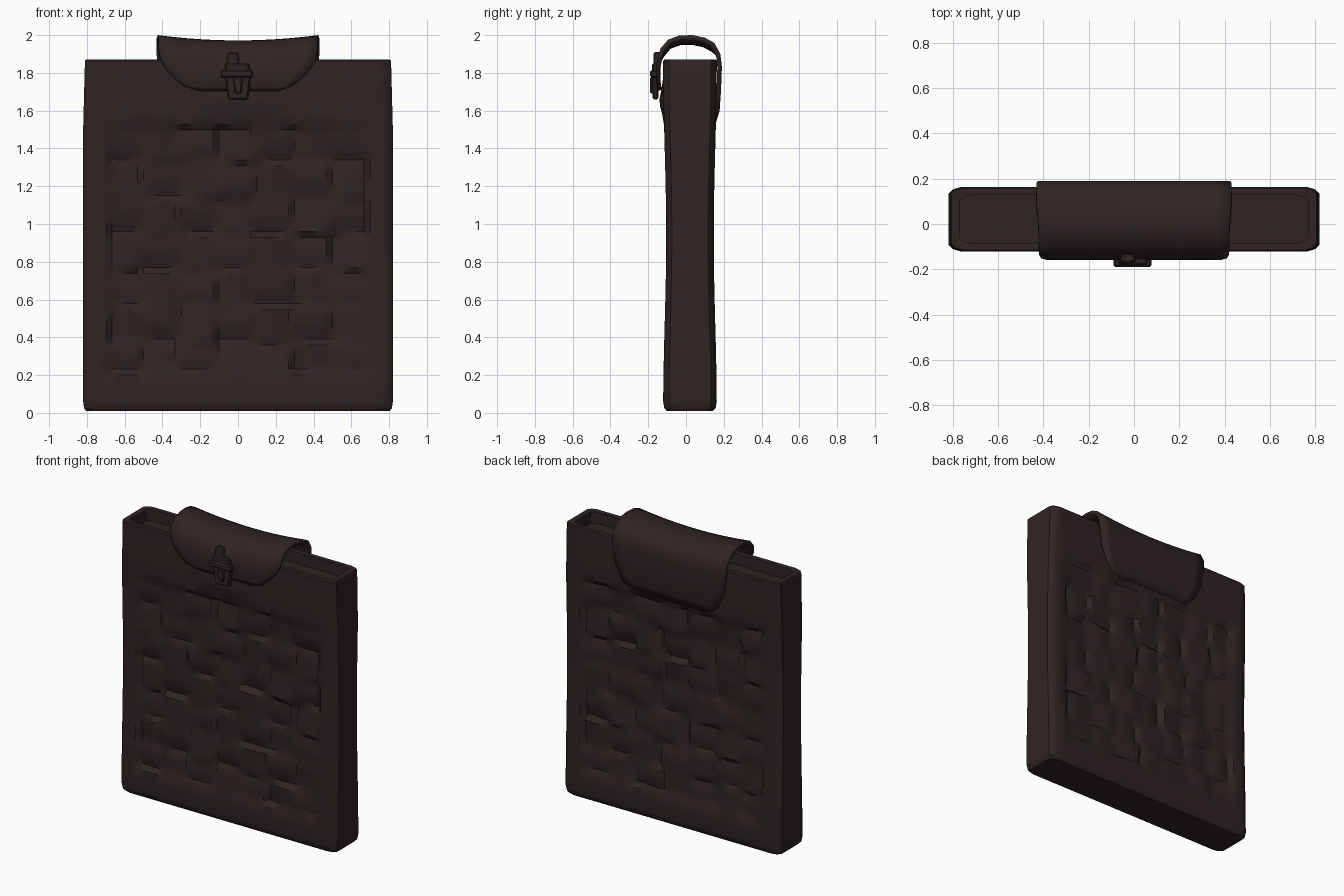
import bpy, bmesh, math, random

if "Cube" in bpy.data.objects:
    bpy.data.objects.remove(bpy.data.objects["Cube"])

random.seed(4)
leather = bpy.data.materials.new("dark brown leather")
leather.diffuse_color = (0.028, 0.0175, 0.0172, 1)
leather.use_nodes = True
leather.node_tree.nodes["Principled BSDF"].inputs["Base Color"].default_value = leather.diffuse_color


def finish(name, bm, angle=35):
    me = bpy.data.meshes.new(name)
    bm.to_mesh(me)
    bm.free()
    ob = bpy.data.objects.new(name, me)
    bpy.context.collection.objects.link(ob)
    me.materials.append(leather)
    bpy.ops.object.select_all(action='DESELECT')
    ob.select_set(True)
    bpy.context.view_layer.objects.active = ob
    bpy.ops.object.shade_smooth_by_angle(angle=math.radians(angle))
    return ob


# Puckered patches: each square has its own tilt and arch direction
CX, CZ, Z0, N = 0.2, 0.19, 0.2, 7


def make_patches():
    return {(i, j): (random.uniform(-.013, .013), random.uniform(-.013, .013),
                     random.uniform(0.008, 0.018))
            for i in range(N) for j in range(N)}


def dent(x, z, patches):
    i = math.floor((x + 0.7) / CX + 1e-4)
    j = math.floor((z - Z0) / CZ + 1e-4)
    if (i, j) not in patches or x < -0.699 or z < Z0 + 0.001:
        return 0
    u = (x + 0.7) / CX - i
    v = (z - Z0) / CZ - j
    tx, tz, base = patches[(i, j)]
    arch = u if (i + j) % 2 else v
    d = base + tx * (2 * u - 1) + tz * (2 * v - 1) + 0.016 * (2 * arch - 1) ** 2
    return max(0.0, d)


# Bag body: stacked rings, with a recessed opening at the top
front_p, back_p = make_patches(), make_patches()
levels = [0.01, 0.025, 0.06, 0.13] + [Z0 + k * CZ / 6 for k in range(6 * N + 1)]
levels += [1.58, 1.62, 1.66, 1.71, 1.77, 1.83, 1.862, 1.87]
xs = [-0.8 + k / 30 for k in range(49)]


def ring_points(z):
    t = z / 1.87
    puff = 0.008 * math.cos(t * math.tau)
    yf, yb = -0.113 - puff, 0.155 + puff
    sx = 1 - 0.012 * max(0, (t - 0.8) / 0.2)
    tuck = 0.02 if z < 0.02 else (0.006 if z < 0.03 or z > 1.865 else 0)
    sx -= tuck
    yf, yb = yf + tuck, yb - tuck
    pts = []
    for x in xs:
        bulge = 0.022 * math.exp(-(x / 0.2) ** 4 - ((z - 1.65) / 0.07) ** 2)
        edge = 0.01 if abs(x) > 0.79 else 0
        pts.append((x * sx, yf + dent(x, z, front_p) - bulge + edge, z))
    side = [yf + 0.03 + (yb - yf - 0.06) * k / 4 for k in range(5)]
    pts += [(0.82 * sx, y, z) for y in side]
    for x in reversed(xs):
        edge = 0.01 if abs(x) > 0.79 else 0
        pts.append((x * sx, yb - dent(x, z, back_p) - edge, z))
    pts += [(-0.82 * sx, y, z) for y in reversed(side)]
    return pts


bm = bmesh.new()
loops = [ring_points(z) for z in levels]
top = loops[-1]
for z in (1.868, 1.79):
    loops.append([(x * 0.955, 0.022 + (y - 0.022) * 0.78, z) for x, y, _ in top])
rings = [[bm.verts.new(p) for p in loop] for loop in loops]
for a, b in zip(rings, rings[1:]):
    n = len(a)
    for k in range(n):
        bm.faces.new((a[k], a[(k + 1) % n], b[(k + 1) % n], b[k]))
bm.faces.new(list(reversed(rings[0])))
bm.faces.new(rings[-1])
finish("bag_body", bm)

# Closing flap: from the back, over the top, down the front (y, z, half width)
path = [(0.160, 1.54, 0.30), (0.178, 1.60, 0.36), (0.185, 1.70, 0.405),
        (0.190, 1.83, 0.425), (0.182, 1.90, 0.43), (0.150, 1.945, 0.43),
        (0.100, 1.972, 0.43), (0.035, 1.986, 0.425), (-0.035, 1.984, 0.42),
        (-0.095, 1.962, 0.42), (-0.135, 1.915, 0.42), (-0.152, 1.87, 0.41),
        (-0.160, 1.82, 0.38), (-0.160, 1.77, 0.34), (-0.156, 1.73, 0.29),
        (-0.150, 1.705, 0.21)]
bm = bmesh.new()
M = 12
rows = []
for y, z, w in path:
    sag = 0.014 if z > 1.9 else 0
    rows.append([bm.verts.new((w * u, y, z + sag * (2 * u * u - 1)))
                 for u in [2 * k / M - 1 for k in range(M + 1)]])
for a, b in zip(rows, rows[1:]):
    for k in range(M):
        bm.faces.new((a[k], b[k], b[k + 1], a[k + 1]))
flap = finish("flap", bm, 50)
solid = flap.modifiers.new("thickness", 'SOLIDIFY')
solid.thickness = 0.024
solid.offset = -1


# Clasp pieces: bevelled blocks, narrowed at the foot by taper
def block(name, x, y, z, taper=1.0, bevel=0.008):
    bm = bmesh.new()
    bmesh.ops.create_cube(bm, size=1)
    for v in bm.verts:
        s = taper if v.co.z < 0 else 1
        v.co = (sum(x) / 2 + v.co.x * (x[1] - x[0]) * s,
                sum(y) / 2 + v.co.y * (y[1] - y[0]),
                sum(z) / 2 + v.co.z * (z[1] - z[0]))
    bmesh.ops.bevel(bm, geom=bm.edges[:], offset=bevel, segments=1, affect='EDGES')
    finish(name, bm)


block("clasp_plate", (-0.068, 0.068), (-0.178, -0.145), (1.66, 1.79), 0.8)
block("clasp_bar", (-0.09, 0.078), (-0.19, -0.15), (1.775, 1.815))
block("clasp_loop", (-0.07, 0.06), (-0.18, -0.145), (1.805, 1.85))
block("clasp_tab", (-0.055, 0.0), (-0.172, -0.135), (1.83, 1.91), 1.3)
block("clasp_pin", (-0.025, 0.025), (-0.19, -0.16), (1.69, 1.78), 0.8)
